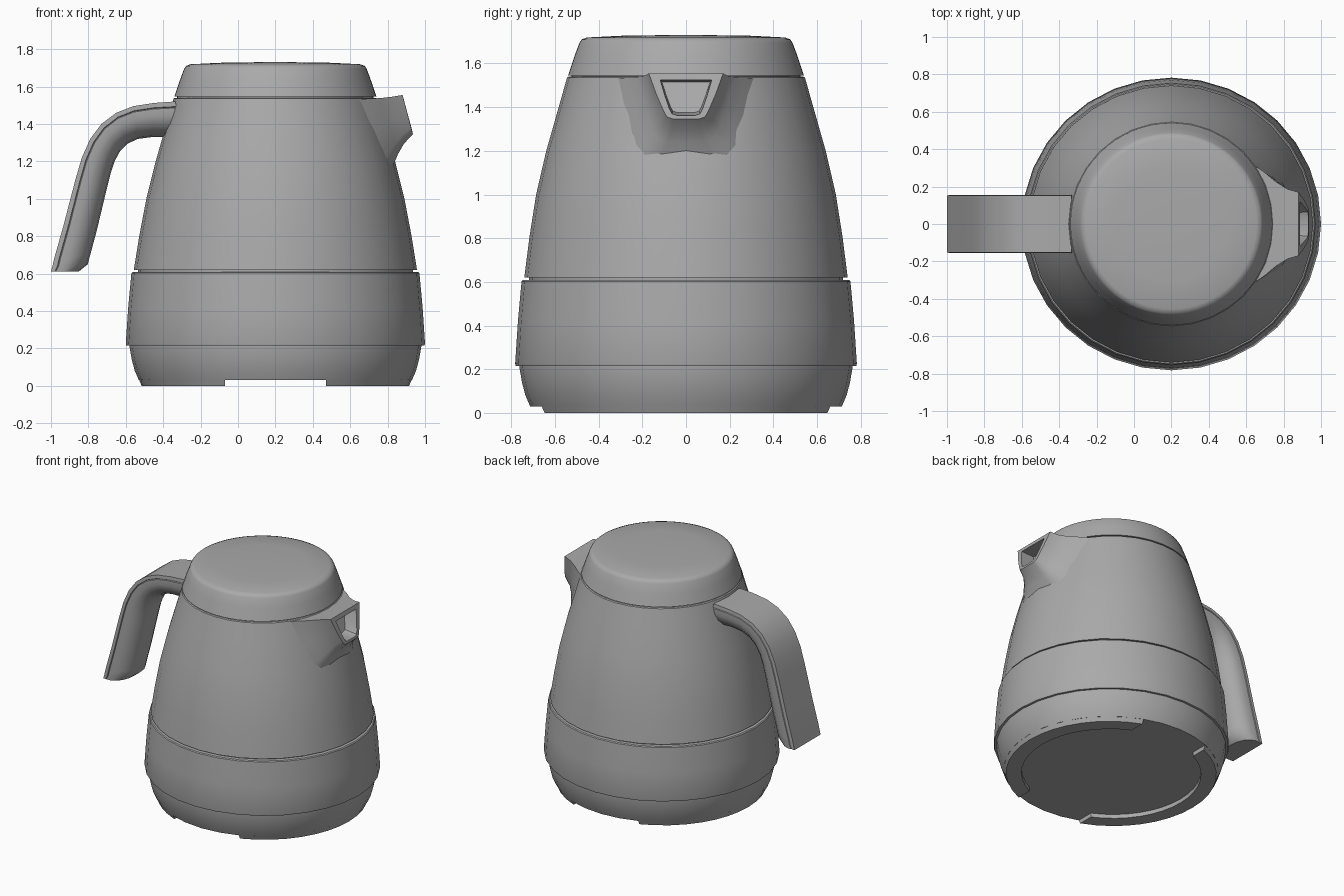
import bpy, bmesh
from math import sin, cos, pi, acos, radians

cube = bpy.data.objects.get("Cube")
if cube:
    bpy.data.objects.remove(cube, do_unlink=True)

grey = bpy.data.materials.new("mid grey")
grey.use_nodes = True
grey.diffuse_color = (0.4, 0.4, 0.4, 1)
grey.node_tree.nodes["Principled BSDF"].inputs["Base Color"].default_value = (0.4, 0.4, 0.4, 1)

AXIS = 0.2  # x of the jug's centre line


def loft(name, rings, closed=True, caps=True, angle=35):
    """Skin a list of point rings into one mesh object."""
    bm = bmesh.new()
    loops = [[bm.verts.new(p) for p in ring] for ring in rings]
    n = len(rings[0])
    for a, b in zip(loops, loops[1:]):
        for i in range(n if closed else n - 1):
            j = (i + 1) % n
            bm.faces.new((a[i], a[j], b[j], b[i]))
    if caps:
        bm.faces.new(loops[0])
        bm.faces.new(loops[-1])
    bmesh.ops.recalc_face_normals(bm, faces=bm.faces)
    mesh = bpy.data.meshes.new(name)
    bm.to_mesh(mesh)
    bm.free()
    mesh.materials.append(grey)
    obj = bpy.data.objects.new(name, mesh)
    bpy.context.collection.objects.link(obj)
    bpy.ops.object.select_all(action='DESELECT')
    obj.select_set(True)
    bpy.context.view_layer.objects.active = obj
    bpy.ops.object.shade_smooth_by_angle(angle=radians(angle))
    return obj


def depth(z):
    """The jug is slightly narrower front to back near its base."""
    return 0.978 + 0.022 * min(1, max(0, (z - 0.62) / 0.5))


def turn(name, profile, sides=32):
    """Revolve (radius, height) points around the jug's axis."""
    rings = [[(AXIS + r * cos(2 * pi * i / sides),
               r * depth(z) * sin(2 * pi * i / sides), z)
              for i in range(sides)] for r, z in profile]
    return loft(name, rings)


# Turned parts, with narrow recessed seams between them
turn("base", [(0.73, 0.03), (0.752, 0.08), (0.768, 0.14), (0.78, 0.208), (0.78, 0.225)])
turn("lower_band", [(0.77, 0.215), (0.797, 0.215), (0.8, 0.225), (0.787, 0.42),
                    (0.77, 0.602), (0.764, 0.608)])
turn("body", [(0.735, 0.59), (0.735, 0.62), (0.757, 0.62), (0.728, 0.8), (0.69, 1.0),
              (0.64, 1.2), (0.583, 1.4), (0.545, 1.535), (0.538, 1.54)])
turn("lid", [(0.525, 1.53), (0.525, 1.546), (0.54, 1.546), (0.512, 1.63), (0.488, 1.695),
             (0.478, 1.71), (0.455, 1.719), (0.3, 1.727), (0.1, 1.73)], 64)


# Two curved feet with straight-cut ends
def foot(name, side):
    rings = []
    steps = 16
    for k in range(steps + 1):
        t = 2 * k / steps - 1
        ring = []
        for r, z in ((0.61, 0), (0.715, 0), (0.73, 0.035), (0.61, 0.035)):
            a = t * acos(0.27 / r)
            ring.append((AXIS + side * r * cos(a), 0.978 * r * sin(a), z))
        rings.append(ring)
    loft(name, rings)


foot("left_foot", 1)
foot("right_foot", -1)

# Handle: back edge and grip edge pairs in x, z
spine = [
    ((-.335, 1.52), (-.30, 1.33)), ((-.45, 1.512), (-.46, 1.33)),
    ((-.56, 1.495), (-.535, 1.32)), ((-.65, 1.46), (-.59, 1.295)),
    ((-.73, 1.40), (-.63, 1.255)), ((-.79, 1.32), (-.66, 1.20)),
    ((-.835, 1.22), (-.68, 1.14)), ((-.87, 1.10), (-.70, 1.06)),
    ((-.935, .85), (-.755, .83)), ((-.983, .68), (-.79, .70)),
    ((-.992, .64), (-.803, .65)), ((-1.0, .61), (-.85, .612)),
]
# Half section: half width and fraction of thickness, with a fine seam
half = [(.153, 0), (.155, .14), (.149, .16), (.155, .18), (.155, .4),
        (.141, .62), (.107, .83), (.057, .96)]
section = half + [(0, 1)] + [(-w, t) for w, t in reversed(half)]
loft("handle", [[(o[0] + (g[0] - o[0]) * t, w, o[1] + (g[1] - o[1]) * t)
                 for w, t in section] for o, g in spine])


# Spout: each ring is a rounded trapezoid from a top edge to a bottom edge
def spout_ring(xt, zt, wt, xb, zb, wb):
    side = [(wt, 0), (wt + (wb - wt) * 0.45, 0.45), (wb * 1.08, 0.82),
            (wb * 0.92, 0.95), (wb * 0.6, 1)]
    shape = side + [(-w, t) for w, t in reversed(side)]
    return [(xt + (xb - xt) * t, w, zt + (zb - zt) * t) for w, t in shape]


loft("spout", [spout_ring(*r) for r in (
    (.62, 1.533, .33, .80, 1.12, .24),
    (.70, 1.535, .275, .835, 1.19, .18),
    (.76, 1.538, .225, .856, 1.24, .14),
    (.82, 1.545, .187, .888, 1.295, .11),
    (.88, 1.555, .170, .935, 1.345, .095),
    (.888, 1.525, .118, .932, 1.362, .07),
    (.79, 1.515, .110, .84, 1.375, .065),
)], angle=40)
